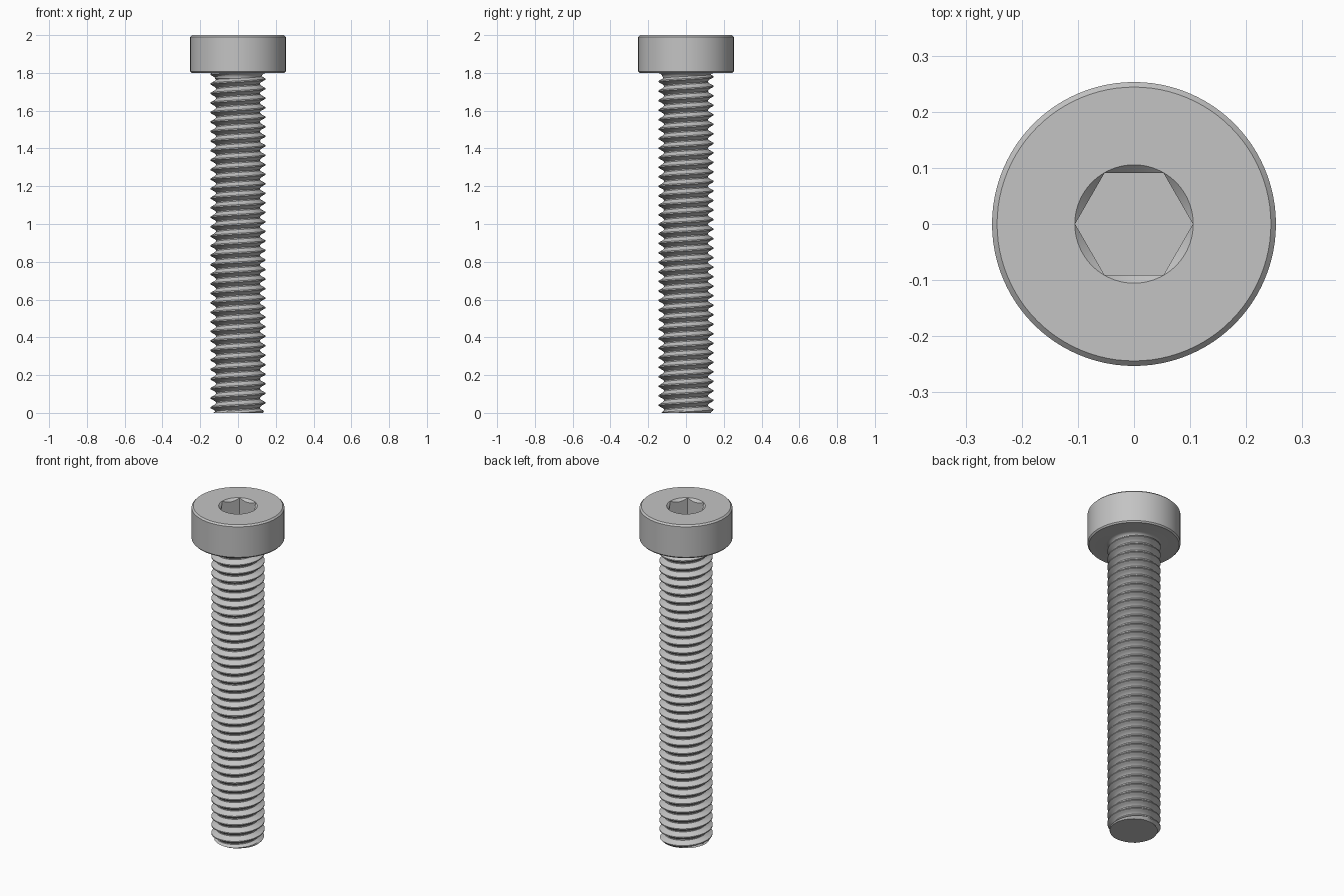
import bpy, bmesh, math
from mathutils import Vector

cube = bpy.data.objects.get("Cube")
if cube:
    bpy.data.objects.remove(cube, do_unlink=True)

steel = bpy.data.materials.new("grey_steel")
steel.use_nodes = True
colour = (0.55, 0.55, 0.55, 1)
steel.diffuse_color = colour
steel.node_tree.nodes["Principled BSDF"].inputs["Base Color"].default_value = colour

HEAD_Z = 1.8       # underside of the head
PITCH = 0.0504
CREST, ROOT = 0.145, 0.117
END_R = 0.131      # radius of the chamfered tip


def make_object(name, bm):
    bmesh.ops.recalc_face_normals(bm, faces=bm.faces)
    mesh = bpy.data.meshes.new(name)
    bm.to_mesh(mesh)
    bm.free()
    mesh.materials.append(steel)
    obj = bpy.data.objects.new(name, mesh)
    bpy.context.collection.objects.link(obj)
    return obj


def lathe(name, profile, sides):
    """Closed solid of revolution from (radius, z) points, capped at both ends."""
    bm = bmesh.new()
    rings = []
    for r, z in profile:
        angles = [math.tau * i / sides for i in range(sides)]
        rings.append([bm.verts.new((r * math.cos(a), r * math.sin(a), z)) for a in angles])
    for low, high in zip(rings, rings[1:]):
        for i in range(sides):
            j = (i + 1) % sides
            bm.faces.new((low[i], low[j], high[j], high[i]))
    bm.faces.new(rings[0][::-1])
    bm.faces.new(rings[-1])
    return make_object(name, bm)


def select_only(obj):
    bpy.ops.object.select_all(action='DESELECT')
    obj.select_set(True)
    bpy.context.view_layer.objects.active = obj


def cut(target, cutter):
    mod = target.modifiers.new("cut", 'BOOLEAN')
    mod.operation = 'DIFFERENCE'
    mod.solver = 'EXACT'
    mod.object = cutter
    select_only(target)
    bpy.ops.object.modifier_apply(modifier=mod.name)
    bpy.data.objects.remove(cutter, do_unlink=True)


# Head: hidden neck, fillet under the head, then the chamfered cylinder
profile = [(0.112, HEAD_Z - 0.04)]
for i in range(7):
    a = math.pi / 2 * i / 6
    profile.append((0.152 - 0.03 * math.cos(a), HEAD_Z - 0.03 + 0.03 * math.sin(a)))
profile += [(0.246, HEAD_Z), (0.253, HEAD_Z + 0.008), (0.253, 1.991), (0.244, 2.0)]
head = lathe("head", profile, 96)

# Hexagonal socket with a conical lead-in
cut(head, lathe("socket_cutter", [(0.105, 1.84), (0.105, 2.05)], 6))
cut(head, lathe("lead_in_cutter", [(0.0455, 1.94), (0.1155, 2.01)], 96))


# Threaded shank: right-handed helical surface, trimmed flat at both ends
def thread_radius(u, z):
    d = abs(u - round(u))
    depth = min(max((d - 1 / 16) / (5 / 16), 0), 1)
    r = CREST + (ROOT - CREST) * depth
    z = max(z, 0)
    return min(END_R + z, max(r, END_R - 1.5 * z))


bm = bmesh.new()
SIDES, STEPS = 72, 8
rows = range(-2 * STEPS, 38 * STEPS)
columns = []
for i in range(SIDES):
    a = math.tau * i / SIDES
    column = []
    for m in rows:
        u = m / STEPS + 1 / 16
        z = PITCH * (u + i / SIDES) + 0.003
        r = thread_radius(u, z)
        column.append(bm.verts.new((r * math.cos(a), r * math.sin(a), z)))
    columns.append(column)
for i in range(SIDES):
    here, there = columns[i], columns[(i + 1) % SIDES]
    lift = STEPS if i == SIDES - 1 else 0     # the seam climbs by one pitch
    for m in range(len(rows) - 1 - lift):
        n = m + lift
        bm.faces.new((here[m], there[n], there[n + 1], here[m + 1]))
for height, direction in ((0, -1), (HEAD_Z + 0.01, 1)):
    bmesh.ops.bisect_plane(bm, geom=bm.verts[:] + bm.edges[:] + bm.faces[:],
                           plane_co=Vector((0, 0, height)),
                           plane_no=Vector((0, 0, direction)), clear_outer=True)
bmesh.ops.remove_doubles(bm, verts=bm.verts, dist=0.00005)
bmesh.ops.holes_fill(bm, edges=[e for e in bm.edges if e.is_boundary], sides=0)
shank = make_object("threaded_shank", bm)

for obj in (head, shank):
    select_only(obj)
    bpy.ops.object.shade_smooth_by_angle(angle=math.radians(30))
